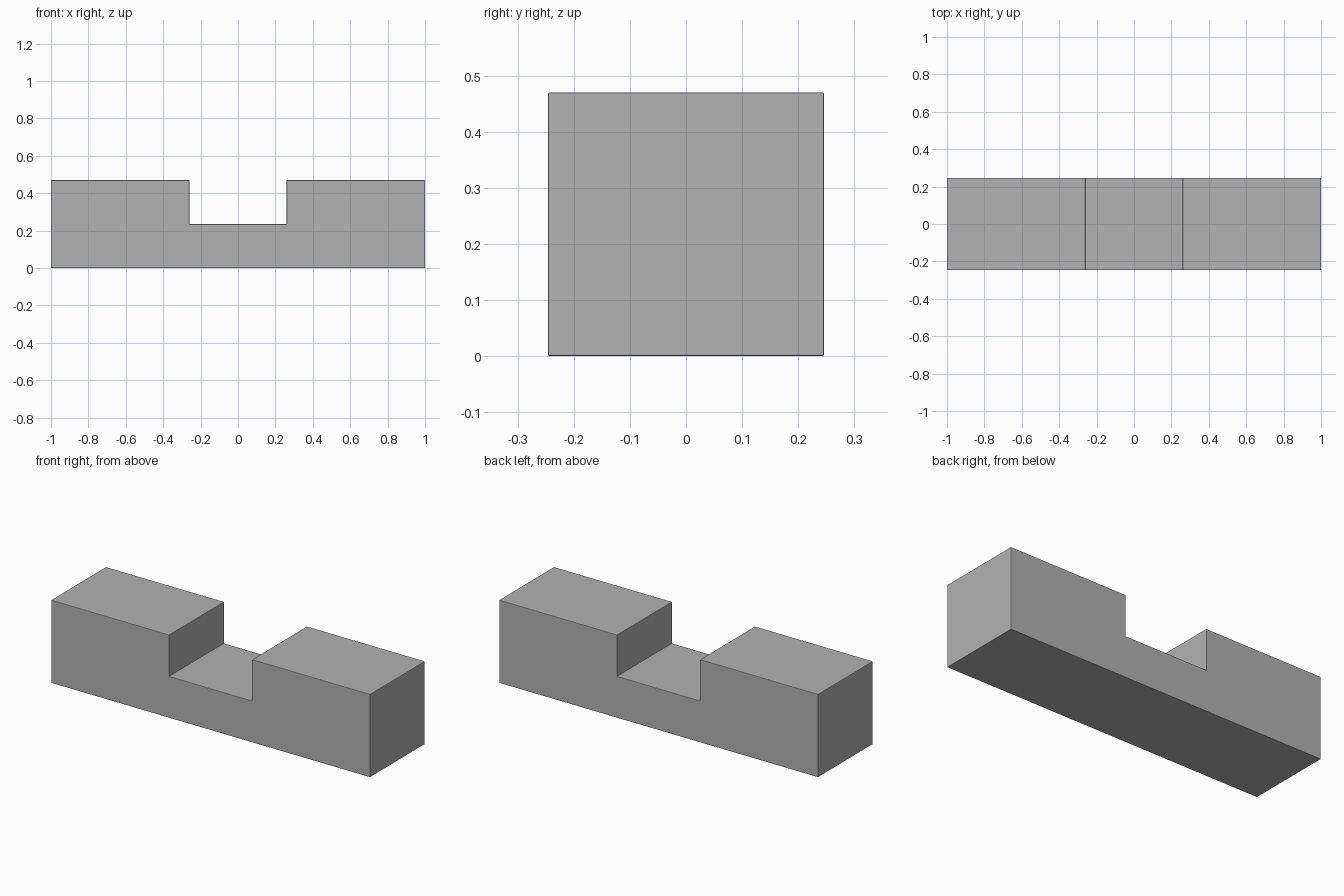
import bpy
import bmesh

cube = bpy.data.objects.get("Cube")
if cube:
    bpy.data.objects.remove(cube, do_unlink=True)

HALF_LENGTH, HALF_DEPTH, HEIGHT = 1.0, 0.246, 0.47
HALF_NOTCH, NOTCH_FLOOR = 0.26, 0.235

# Single plain grey
grey = bpy.data.materials.new("plain grey")
grey.use_nodes = True
colour = (0.445, 0.445, 0.445, 1)
grey.diffuse_color = colour
grey.node_tree.nodes["Principled BSDF"].inputs["Base Color"].default_value = colour

# Notched side profile, mirrored about the middle
right_half = [(HALF_LENGTH, 0), (HALF_LENGTH, HEIGHT),
              (HALF_NOTCH, HEIGHT), (HALF_NOTCH, NOTCH_FLOOR)]
profile = right_half + [(-x, z) for x, z in reversed(right_half)]

# Extrude the profile from front to back
bm = bmesh.new()
face = bm.faces.new([bm.verts.new((x, -HALF_DEPTH, z)) for x, z in profile])
result = bmesh.ops.extrude_face_region(bm, geom=[face], use_keep_orig=True)
back = [g for g in result["geom"] if isinstance(g, bmesh.types.BMVert)]
bmesh.ops.translate(bm, verts=back, vec=(0, 2 * HALF_DEPTH, 0))
bmesh.ops.recalc_face_normals(bm, faces=bm.faces)
mesh = bpy.data.meshes.new("notched_block")
bm.to_mesh(mesh)
bm.free()
mesh.materials.append(grey)

block = bpy.data.objects.new("notched_block", mesh)
bpy.context.collection.objects.link(block)

# Very fine softening of the edges
bevel = block.modifiers.new("edge_softening", "BEVEL")
bevel.width = 0.003
bevel.segments = 2
bevel.limit_method = "ANGLE"
